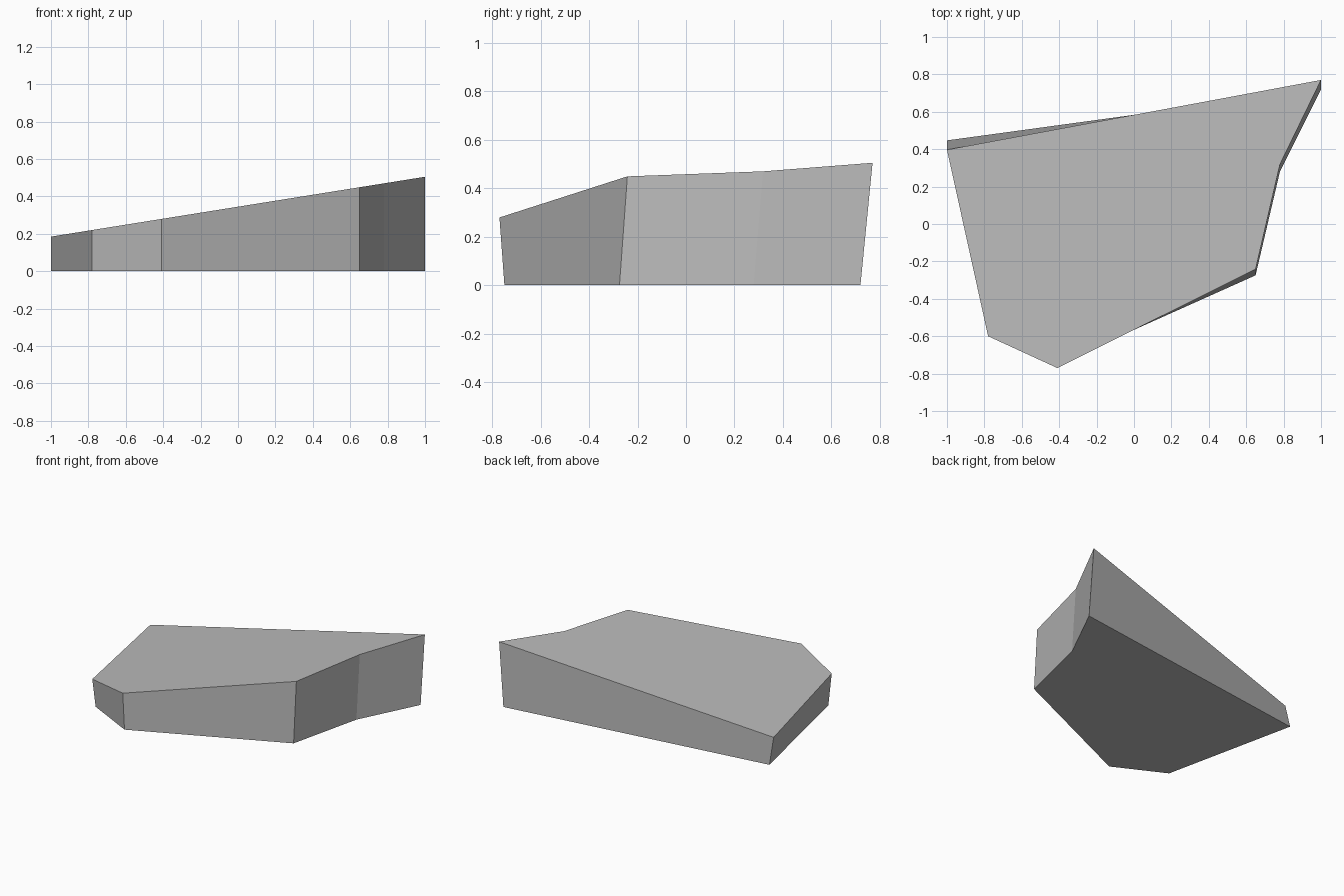
import bpy
import bmesh

cube = bpy.data.objects.get("Cube")
if cube:
    bpy.data.objects.remove(cube, do_unlink=True)

# Plain grey stone
grey = bpy.data.materials.new("stone_grey")
grey.use_nodes = True
color = (0.5, 0.5, 0.5, 1)
grey.diffuse_color = color
grey.node_tree.nodes["Principled BSDF"].inputs["Base Color"].default_value = color

# Top outline, counter-clockwise
outline = [(-1, 0.397), (-0.78, -0.6), (-0.41, -0.77),
           (0.65, -0.242), (0.78, 0.318), (1, 0.77)]
TWIST = 0.05


def top_height(x):
    return 0.345 + 0.16 * x


# Slab with a sloping top and sides that lean with x
bm = bmesh.new()
top = [bm.verts.new((x, y, top_height(x))) for x, y in outline]
base = [bm.verts.new((x, y - TWIST * x, 0)) for x, y in outline]
bm.faces.new(top)
bm.faces.new(base[::-1])
for i in range(len(outline)):
    j = (i + 1) % len(outline)
    bm.faces.new((base[i], base[j], top[j], top[i]))
bmesh.ops.recalc_face_normals(bm, faces=bm.faces)

mesh = bpy.data.meshes.new("rock_slab")
bm.to_mesh(mesh)
bm.free()
mesh.materials.append(grey)
slab = bpy.data.objects.new("rock_slab", mesh)
bpy.context.collection.objects.link(slab)
